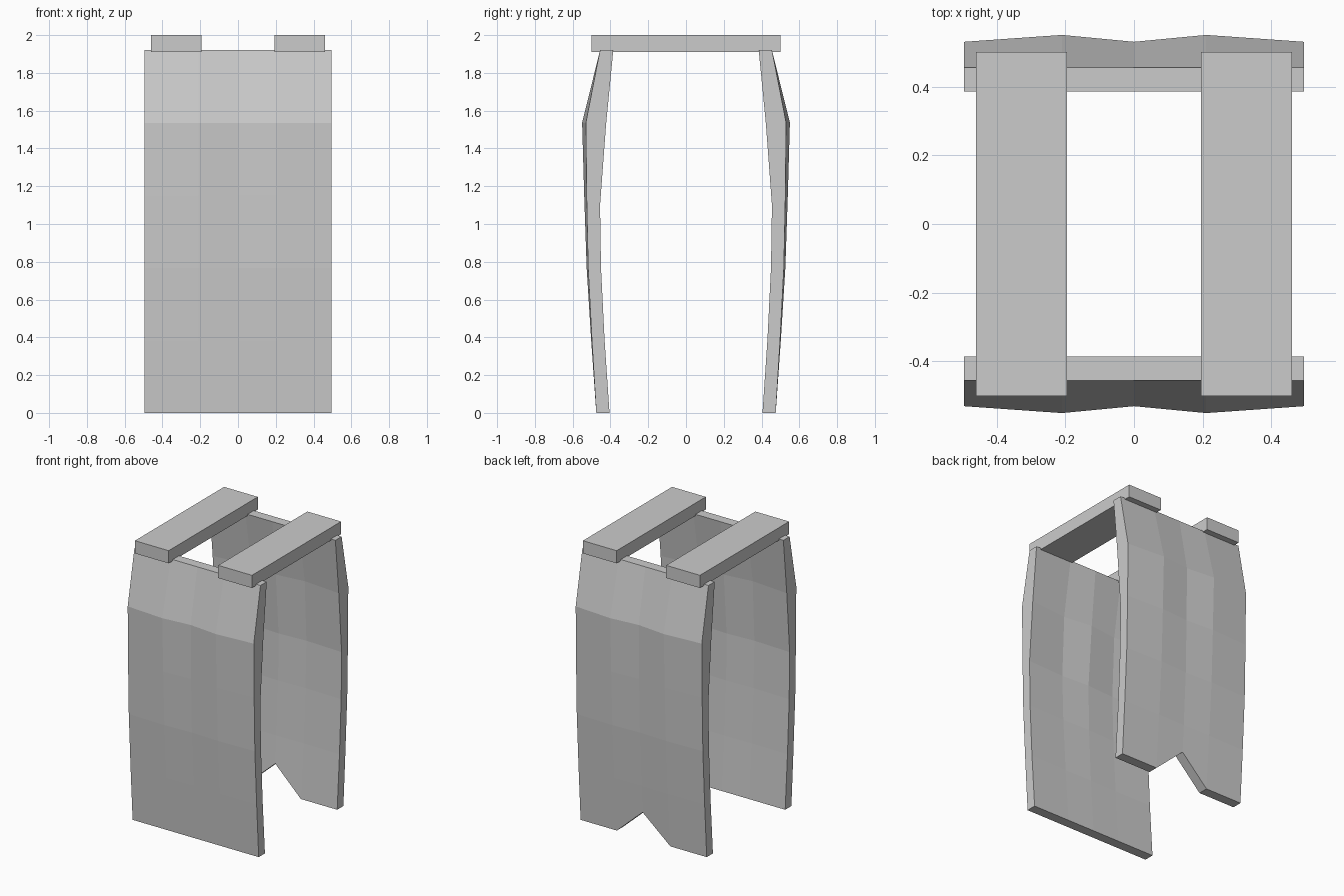
import bpy, bmesh

if "Cube" in bpy.data.objects:
    bpy.data.objects.remove(bpy.data.objects["Cube"])

COLUMNS = [-0.495, -0.21, 0.0, 0.21, 0.495]
RIDGE = [0, 1, 0, 1, 0]          # columns that bulge outward

# (z, y at edge/centre columns, y at ridge columns), bottom to top
OUTER = [(0.0, 0.475, 0.475), (0.384, 0.498, 0.502), (0.768, 0.518, 0.526),
         (1.152, 0.526, 0.539), (1.536, 0.53, 0.55), (1.92, 0.455, 0.455)]
INNER = [(0.0, 0.405, 0.405), (0.384, 0.431, 0.434), (0.768, 0.45, 0.457),
         (1.1, 0.455, 0.467), (1.53, 0.423, 0.448), (1.92, 0.385, 0.385)]


def make_object(name, bm):
    bmesh.ops.recalc_face_normals(bm, faces=bm.faces)
    mesh = bpy.data.meshes.new(name)
    bm.to_mesh(mesh)
    bm.free()
    obj = bpy.data.objects.new(name, mesh)
    bpy.context.collection.objects.link(obj)
    return obj


def panel(name, side, notch=0.0):
    """Thick cloth panel; side is -1 for front, 1 for back."""
    bm = bmesh.new()

    def grid(profile):
        rows = []
        for r, (z, y_flat, y_ridge) in enumerate(profile):
            row = []
            for c, x in enumerate(COLUMNS):
                y = y_ridge if RIDGE[c] else y_flat
                zz = z
                if r == 0 and c == 2 and notch:
                    zz = notch
                    y += 0.5 * notch / 0.384 * (profile[1][1] - y_flat) * 2
                row.append(bm.verts.new((x, side * y, zz)))
            rows.append(row)
        for a, b in zip(rows, rows[1:]):
            for i in range(len(COLUMNS) - 1):
                bm.faces.new((a[i], a[i + 1], b[i + 1], b[i]))
        # boundary loop of the sheet
        return (rows[0] + [r[-1] for r in rows[1:-1]] + rows[-1][::-1]
                + [r[0] for r in rows[-2:0:-1]])

    out, inn = grid(OUTER), grid(INNER)
    n = len(out)
    for i in range(n):
        j = (i + 1) % n
        bm.faces.new((out[i], out[j], inn[j], inn[i]))
    return make_object(name, bm)


def strap(name, side):
    """Flat shoulder strap bridging both panels."""
    bm = bmesh.new()
    bmesh.ops.create_cube(bm, size=1.0)
    bmesh.ops.scale(bm, vec=(0.265, 1.0, 0.09), verts=bm.verts)
    bmesh.ops.translate(bm, vec=(side * 0.327, 0, 1.955), verts=bm.verts)
    return make_object(name, bm)


# Front panel with straight hem, back panel with notched hem
panel("front_panel", -1)
panel("back_panel", 1, notch=0.19)

# Shoulder straps
strap("left_shoulder_strap", -1)
strap("right_shoulder_strap", 1)
